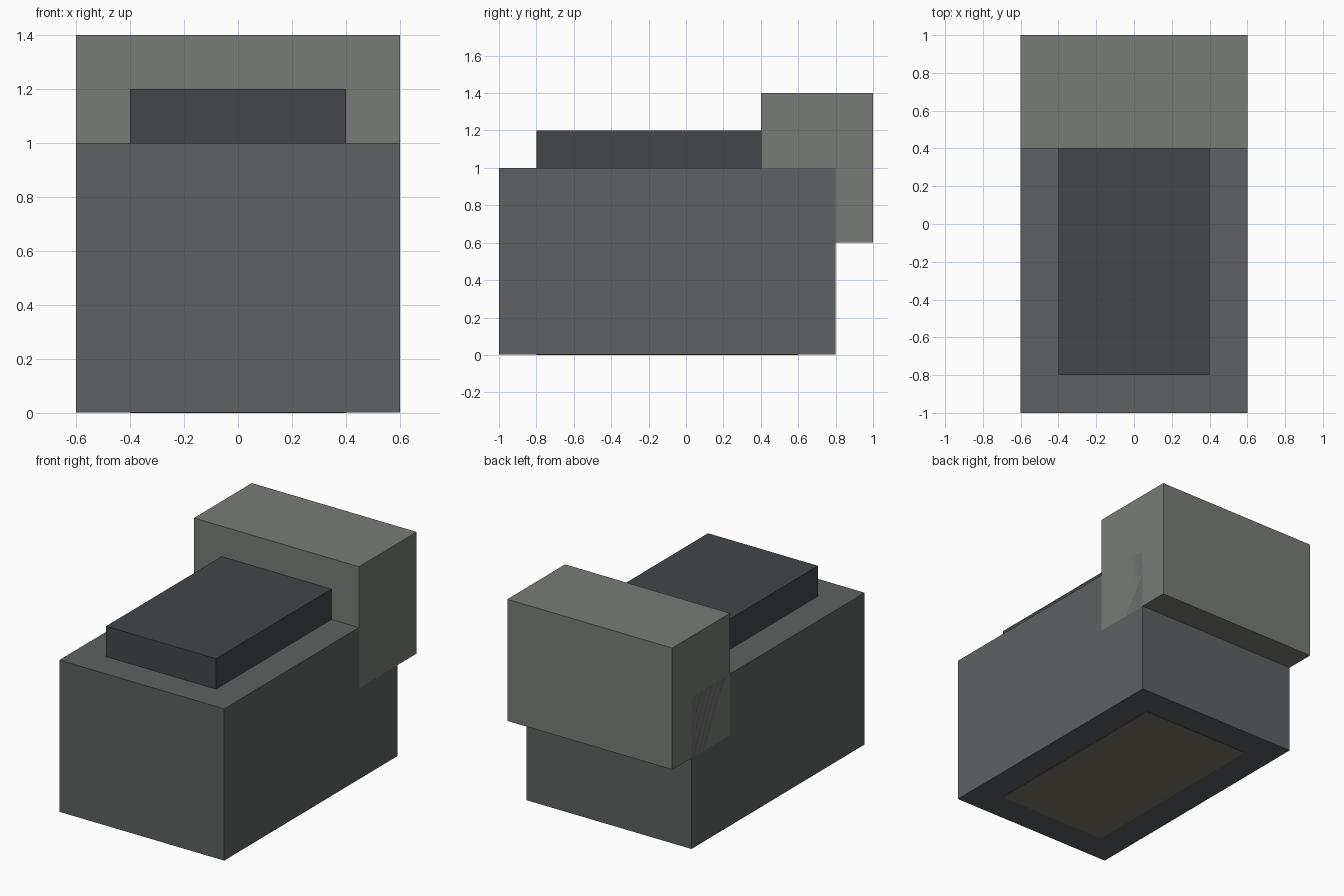
import bpy
import bmesh

if "Cube" in bpy.data.objects:
    bpy.data.objects.remove(bpy.data.objects["Cube"])


def material(name, rgb):
    mat = bpy.data.materials.new(name)
    mat.diffuse_color = (*rgb, 1)
    mat.use_nodes = True
    mat.node_tree.nodes["Principled BSDF"].inputs["Base Color"].default_value = mat.diffuse_color
    return mat


def box(name, lo, hi, mat):
    """Flat-shaded box between two opposite corners."""
    bm = bmesh.new()
    bmesh.ops.create_cube(bm, size=1)
    for v in bm.verts:
        v.co = [(a + b) / 2 + c * (b - a) for a, b, c in zip(lo, hi, v.co)]
    mesh = bpy.data.meshes.new(name)
    bm.to_mesh(mesh)
    bm.free()
    mesh.materials.append(mat)
    obj = bpy.data.objects.new(name, mesh)
    bpy.context.collection.objects.link(obj)
    return obj


body_grey = material("body_grey", (0.113, 0.12, 0.122))
block_grey = material("block_grey", (0.185, 0.2, 0.18))
core_dark = material("core_dark", (0.056, 0.062, 0.067))
base_brown = material("base_brown", (0.2, 0.18, 0.14))

# Main body, its underside a hair above the core's to keep them distinct
box("main_body", (-0.6, -1.0, 0.002), (0.6, 0.8, 1.0), body_grey)

# Raised block overhanging the back
box("rear_block", (-0.6, 0.4, 0.6), (0.6, 1.0, 1.4), block_grey)

# Inner core, showing as the raised top panel and the underside panel
core = box("inner_core", (-0.4, -0.8, 0.0), (0.4, 0.6, 1.2), core_dark)
core.data.materials.append(base_brown)
for face in core.data.polygons:
    if face.normal.z < -0.5:
        face.material_index = 1
